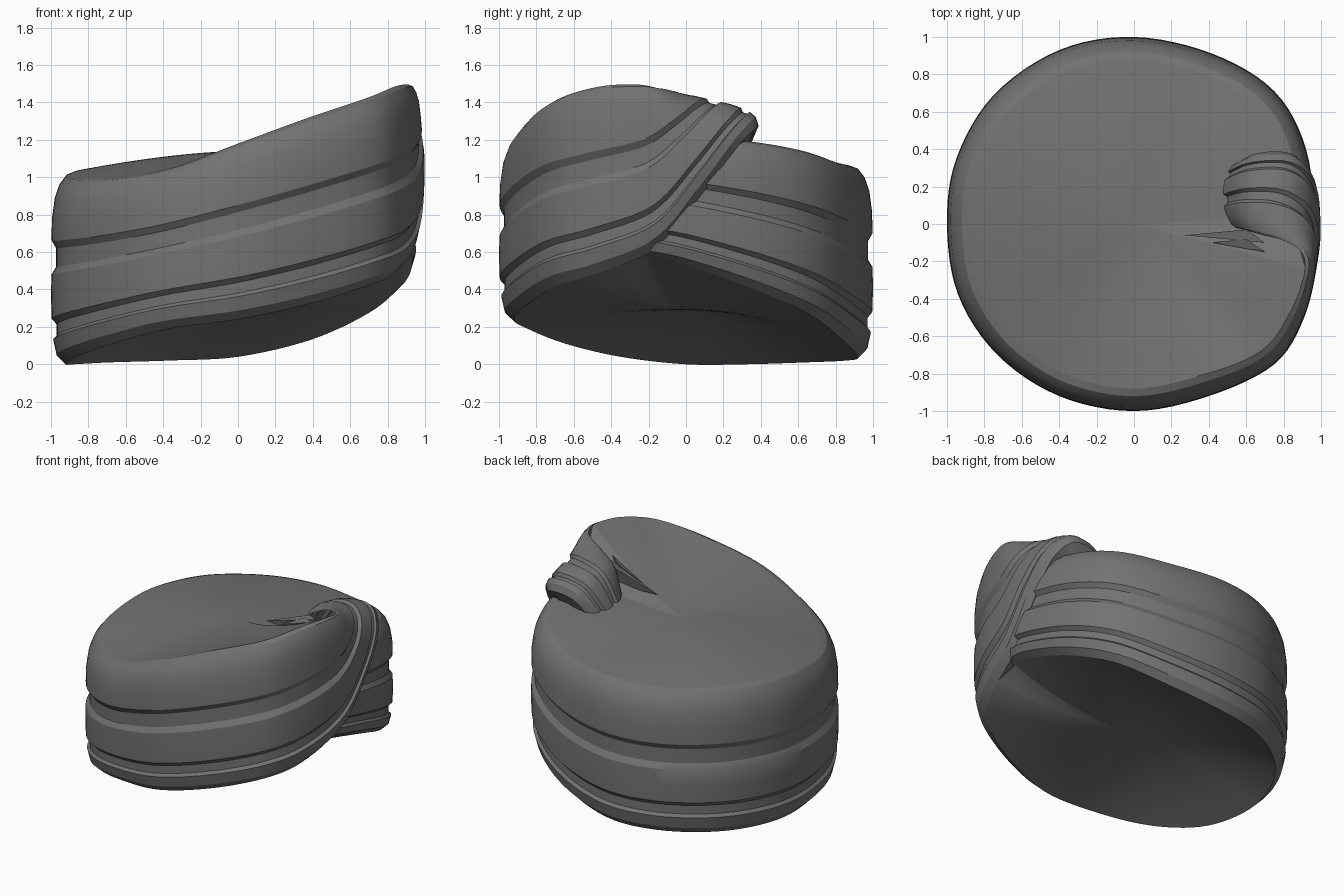
import bpy, bmesh
from mathutils import Vector as V

if "Cube" in bpy.data.objects:
    bpy.data.objects.remove(bpy.data.objects["Cube"])

# Stations round the wrap: x, y, bottom z, top z (outer hull of the band)
ROUND = [
    (.93, -.24, .58, 1.22), (.965, 0, .53, 1.22), (.92, .4, .4, 1.19),
    (.75, .71, .27, 1.14), (.42, .91, .13, 1.08), (0, 1, .04, 1.06),
    (-.4, .93, .02, 1.05), (-.75, .69, .01, 1.05), (-.95, .35, 0, 1.04),
    (-1, 0, 0, 1.02), (-.94, -.38, .04, 1.0), (-.73, -.7, .11, 1.0),
    (-.4, -.92, .19, 1.05), (0, -1, .24, 1.18), (.4, -.92, .32, 1.31),
    (.75, -.75, .42, 1.42), (.91, -.5, .49, 1.485)]
# Flap that rises over the rim and tucks in: bottom point, top point, outward direction
FLAP = [
    ((.99, -.15, .64), (.97, -.27, 1.505), (1, 0, .15)),
    ((1.01, .1, .95), (.95, -.15, 1.5), (.9, .1, .4)),
    ((.98, .28, 1.2), (.84, -.08, 1.49), (.7, .2, .7)),
    ((.85, .39, 1.33), (.7, -.05, 1.45), (.2, .2, 1)),
    ((.62, .38, 1.3), (.57, -.03, 1.36), (-.5, .05, .8)),
    ((.47, .3, 1.1), (.48, -.02, 1.08), (-.9, -.1, .3))]
# Pleated cross-section: height fraction, offset from hull
PROFILE = [(.08, -.2), (0, -.08), (.05, -.03), (.13, -.012), (.15, -.03),
           (.21, -.03), (.24, -.004), (.36, 0), (.47, -.003), (.51, -.027),
           (.61, -.027), (.65, -.003), (.76, -.005), (.87, -.02),
           (.94, -.045), (.985, -.08), (1, -.12)]
SUB = 6

grey = bpy.data.materials.new("dark_cloth")
grey.diffuse_color = (.17, .17, .17, 1)
grey.use_nodes = True
grey.node_tree.nodes["Principled BSDF"].inputs["Base Color"].default_value = grey.diffuse_color


def catmull(a, b, c, d, t):
    return .5 * (2 * b + (c - a) * t + (2 * a - 5 * b + 4 * c - d) * t * t
                 + (3 * b - a - 3 * c + d) * t ** 3)


def finish(name, verts, faces, angle=.5):
    me = bpy.data.meshes.new(name)
    me.from_pydata([tuple(v) for v in verts], [], faces)
    bm = bmesh.new()
    bm.from_mesh(me)
    bmesh.ops.recalc_face_normals(bm, faces=bm.faces)
    bm.to_mesh(me)
    bm.free()
    me.materials.append(grey)
    ob = bpy.data.objects.new(name, me)
    bpy.context.collection.objects.link(ob)
    bpy.ops.object.select_all(action='DESELECT')
    ob.select_set(True)
    bpy.context.view_layer.objects.active = ob
    bpy.ops.object.shade_smooth_by_angle(angle=angle)
    return ob


# Smooth the stations into a dense list
keys = [(V((x, y, b)), V((x, y, t)), V((x, y, 0)).normalized()) for x, y, b, t in ROUND]
keys += [(V(b), V(t), V(n).normalized()) for b, t, n in FLAP]
stations = []
for i in range(len(keys) - 1):
    q = [keys[min(max(i + k, 0), len(keys) - 1)] for k in (-1, 0, 1, 2)]
    for s in range(SUB):
        stations.append([catmull(*(k[j] for k in q), s / SUB) for j in range(3)])
stations.append(keys[-1])
flap_start = len(ROUND) * SUB


def section(i, f, d):
    """Point on the band; the upper rim gets tighter towards the flap."""
    b, t, n = stations[i]
    tight = min(1, max(0, (i - flap_start + 3 * SUB) / (3 * SUB)))
    if f > .8:
        d *= 1 - .5 * tight
    return b.lerp(t, f) + n.normalized() * d


# Pleated wrap with crossing flap
verts, faces = [], []
P = len(PROFILE)
for i in range(len(stations)):
    k = max(0, (i - flap_start) / (len(stations) - 1 - flap_start))
    for f, d in PROFILE:
        puff = .12 * k * f * (1 - f)
        verts.append(section(i, f, d * (1 - .3 * k) + puff))
for i in range(len(stations) - 1):
    for j in range(P - 1):
        a = i * P + j
        faces.append((a, a + 1, a + P + 1, a + P))
faces.append(tuple(range(P)))
faces.append(tuple(range((len(stations) - 1) * P, len(stations) * P)))
finish("pleated_wrap", verts, faces)


# Soft caps closing the wrap above and below
def cap(name, loop, centre, power):
    rings, n = 10, len(loop)
    vs, fs = [V(centre)], []
    for r in range(1, rings + 1):
        s = r / rings
        for p in loop:
            q = V(centre).lerp(p, s)
            q.z = centre[2] + (p.z - centre[2]) * s ** power
            vs.append(q)
    for i in range(n):
        j = (i + 1) % n
        fs.append((0, 1 + i, 1 + j))
        for r in range(rings - 1):
            a, b = 1 + r * n, 1 + (r + 1) * n
            fs.append((a + i, b + i, b + j, a + j))
    finish(name, vs, fs, 1.2)


cap("crown_cap", [section(i, 1, -.12) for i in range(SUB, flap_start + SUB // 2)],
    (0, 0, 1.14), 1.6)
cap("underside_cap", [section(i, 0, -.08) for i in range(flap_start - SUB // 2)],
    (0, 0, .29), 1.9)

# Thin pinched folds where the flap tucks into the crown
for k, (tip, y0, y1) in enumerate([((.27, -.06, 1.22), -.03, -.1), ((.42, -.1, 1.25), -.08, -.15)]):
    vs = [V(tip), V((.6, y0, 1.34)), V((.7, y1, 1.36)), V((.62, (y0 + y1) / 2, 1.2))]
    finish(f"tucked_fold_{k + 1}", vs, [(0, 1, 2), (0, 2, 3), (0, 3, 1), (1, 3, 2)])
